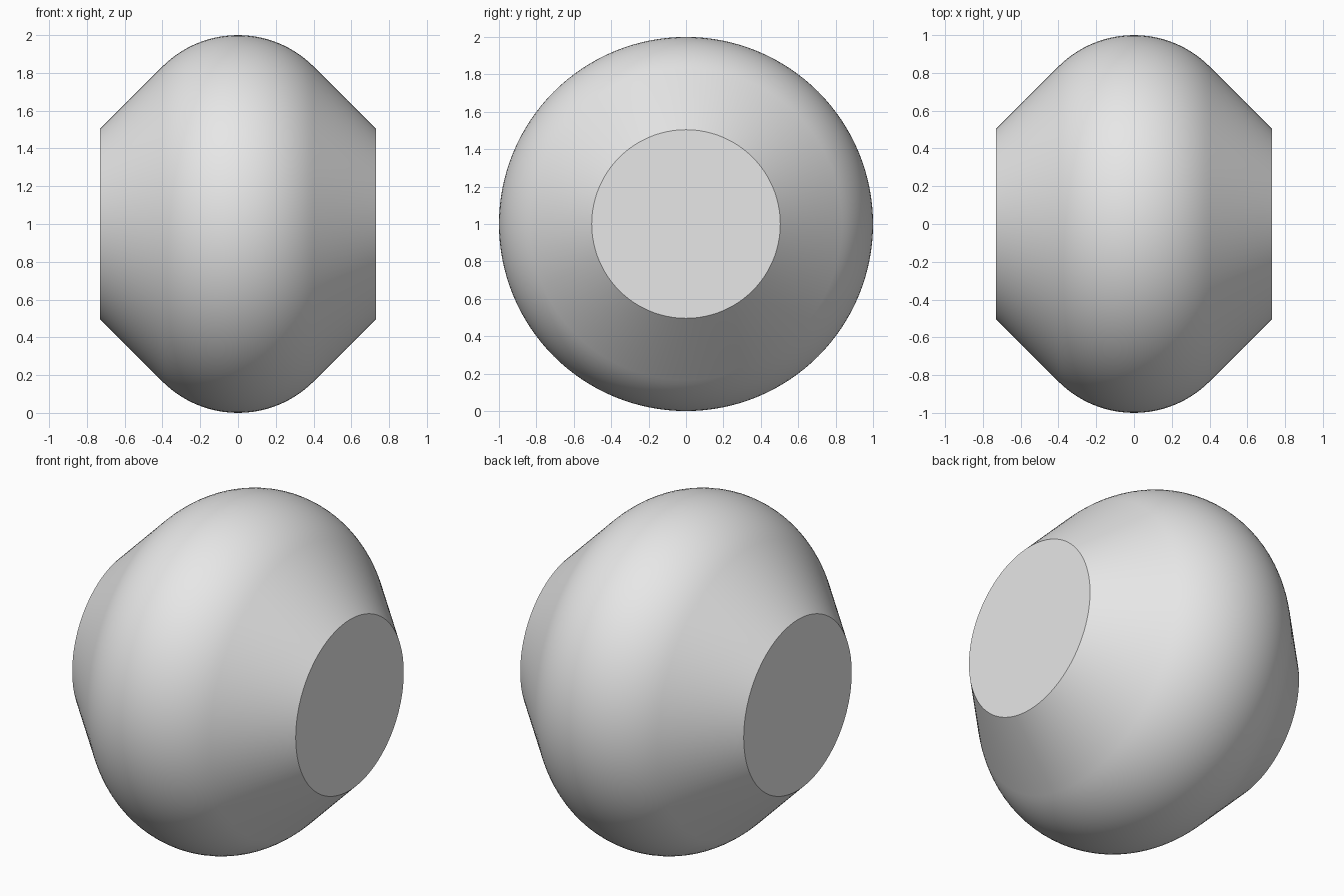
import bpy, bmesh, math
from mathutils import Matrix, Vector

cube = bpy.data.objects.get("Cube")
if cube:
    bpy.data.objects.remove(cube, do_unlink=True)

# Plain light grey material
grey = bpy.data.materials.new("light_grey")
grey.use_nodes = True
colour = (0.8, 0.8, 0.8, 1)
grey.diffuse_color = colour
grey.node_tree.nodes["Principled BSDF"].inputs["Base Color"].default_value = colour

RADIUS = 1.0       # outer radius of the body
ROUND = 0.565      # radius of the rounded rim
HALF = 0.73        # half width between the flat ends
SIDES = 128
ARC_STEPS = 24

# Profile: 45 degree cone, rounded rim, 45 degree cone
arc = []
for i in range(ARC_STEPS + 1):
    a = math.radians(-45 + 90 * i / ARC_STEPS)
    arc.append((ROUND * math.sin(a), RADIUS - ROUND + ROUND * math.cos(a)))
edge_x, edge_r = arc[-1]
end_r = edge_r - (HALF - edge_x)
profile = [(-HALF, end_r)] + arc + [(HALF, end_r)]

# Sweep the profile around the x axis
bm = bmesh.new()
rings = []
for i in range(SIDES):
    turn = Matrix.Rotation(2 * math.pi * i / SIDES, 3, 'X')
    rings.append([bm.verts.new(turn @ Vector((x, 0, r))) for x, r in profile])
for i, ring in enumerate(rings):
    after = rings[(i + 1) % SIDES]
    for j in range(len(profile) - 1):
        bm.faces.new((ring[j], ring[j + 1], after[j + 1], after[j]))

# Flat round ends
for end in (0, -1):
    bm.faces.new([ring[end] for ring in rings])
bmesh.ops.recalc_face_normals(bm, faces=bm.faces[:])

mesh = bpy.data.meshes.new("rounded_drum")
bm.to_mesh(mesh)
bm.free()
mesh.materials.append(grey)
drum = bpy.data.objects.new("rounded_drum", mesh)
drum.location.z = RADIUS
bpy.context.collection.objects.link(drum)

# Smooth body with crisp end rims
bpy.ops.object.select_all(action='DESELECT')
drum.select_set(True)
bpy.context.view_layer.objects.active = drum
bpy.ops.object.shade_smooth_by_angle(angle=math.radians(30))
